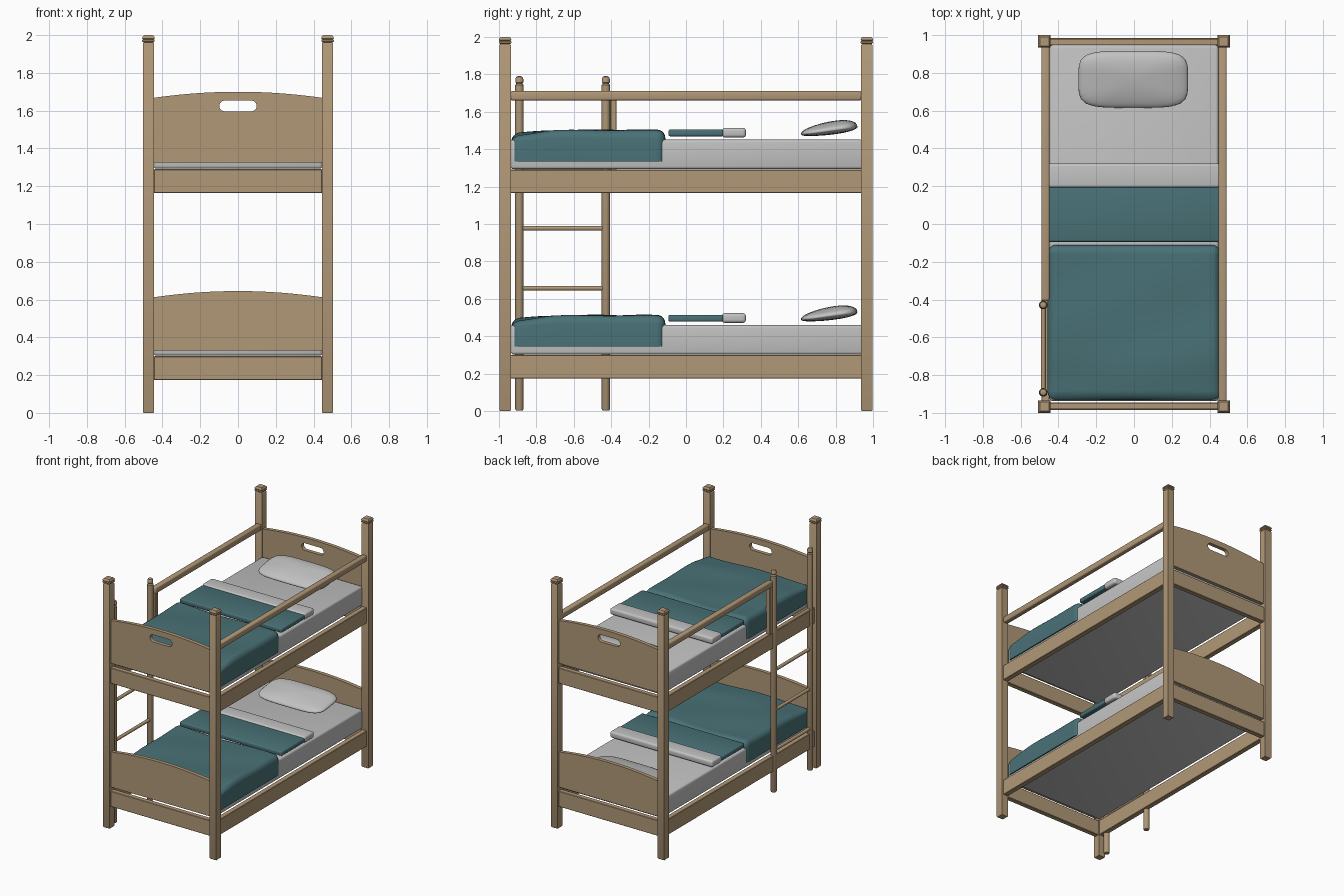
import bpy, bmesh, math
from mathutils import Matrix, Vector

if "Cube" in bpy.data.objects:
    bpy.data.objects.remove(bpy.data.objects["Cube"])


def material(name, rgb):
    m = bpy.data.materials.new(name)
    m.diffuse_color = (*rgb, 1)
    m.use_nodes = True
    m.node_tree.nodes["Principled BSDF"].inputs["Base Color"].default_value = m.diffuse_color
    return m


WOOD = material("light wood", (0.44, 0.315, 0.185))
TEAL = material("teal cloth", (0.066, 0.165, 0.182))
LINEN = material("pale linen", (0.54, 0.54, 0.54))


def add(name, bm, mat, angle=35):
    bmesh.ops.recalc_face_normals(bm, faces=bm.faces[:])
    me = bpy.data.meshes.new(name)
    bm.to_mesh(me)
    bm.free()
    me.materials.append(mat)
    ob = bpy.data.objects.new(name, me)
    bpy.context.collection.objects.link(ob)
    bpy.ops.object.select_all(action='DESELECT')
    ob.select_set(True)
    bpy.context.view_layer.objects.active = ob
    bpy.ops.object.shade_smooth_by_angle(angle=math.radians(angle))
    return ob


def box_bm(lo, hi, bevel=0.0, seg=1, edge_rule=None):
    lo, hi = Vector(lo), Vector(hi)
    size = hi - lo
    bm = bmesh.new()
    bmesh.ops.create_cube(bm, size=1, matrix=Matrix.Translation((lo + hi) / 2)
                          @ Matrix.Diagonal((*size, 1)))
    if bevel:
        edges = [e for e in bm.edges if edge_rule is None or edge_rule(e)]
        bmesh.ops.bevel(bm, geom=edges, offset=bevel, segments=seg,
                        profile=0.5, affect='EDGES')
    return bm


def box(name, lo, hi, mat, bevel=0.0, seg=1):
    return add(name, box_bm(lo, hi, bevel, seg), mat)


def turned(name, x, y, profile, sides, mat):
    """Stack of regular rings (half width, z); four sides gives a square post."""
    bm = bmesh.new()
    k = 1 / math.cos(math.pi / sides)
    rings = []
    for r, z in profile:
        rings.append([bm.verts.new((
            x + r * k * math.cos(2 * math.pi * (i + 0.5) / sides),
            y + r * k * math.sin(2 * math.pi * (i + 0.5) / sides), z))
            for i in range(sides)])
    for a, b in zip(rings, rings[1:]):
        for i in range(sides):
            j = (i + 1) % sides
            bm.faces.new((a[i], a[j], b[j], b[i]))
    bm.faces.new(rings[0])
    bm.faces.new(rings[-1])
    return add(name, bm, mat)


def end_board(name, y, bottom, side, mid, hole=None):
    """Arched panel, with an optional rounded hand slot."""
    cu = bpy.data.curves.new(name, 'CURVE')
    cu.dimensions, cu.fill_mode, cu.extrude = '2D', 'BOTH', 0.015
    w = 0.446
    loops = [[(-w, bottom), (w, bottom)] +
             [(w * t, mid - (mid - side) * t * t)
              for t in (1 - i / 10 for i in range(21))]]
    if hole:
        slot = []
        for cx, start in ((0.07, -90), (-0.07, 90)):
            for i in range(9):
                a = math.radians(start + i * 22.5)
                slot.append((cx + 0.029 * math.cos(a), hole + 0.029 * math.sin(a)))
        loops.append(slot)
    for pts in loops:
        s = cu.splines.new('POLY')
        s.points.add(len(pts) - 1)
        for p, (px, pz) in zip(s.points, pts):
            p.co = (px, pz, 0, 1)
        s.use_cyclic_u = True
    tmp = bpy.data.objects.new(name + "_outline", cu)
    bpy.context.collection.objects.link(tmp)
    bpy.context.view_layer.update()
    dg = bpy.context.evaluated_depsgraph_get()
    me = bpy.data.meshes.new_from_object(tmp.evaluated_get(dg))
    bm = bmesh.new()
    bm.from_mesh(me)
    bpy.data.objects.remove(tmp)
    bmesh.ops.remove_doubles(bm, verts=bm.verts[:], dist=1e-5)
    bm.transform(Matrix.Translation((0, y, 0)) @ Matrix.Rotation(math.pi / 2, 4, 'X'))
    add(name, bm, WOOD)


def blanket(name, z):
    """Draped cover: rounded box with a gently rumpled top."""
    bm = box_bm((-0.457, -0.932, z + 0.045), (0.457, -0.11, z + 0.208), 0.045, 5,
                lambda e: max(v.co.z for v in e.verts) > z + 0.1)
    for axis, lo, hi in ((0, -0.41, 0.41), (1, -0.88, -0.16)):
        for i in range(17):
            p, n = Vector(), Vector()
            p[axis], n[axis] = lo + (hi - lo) * i / 16, 1
            bmesh.ops.bisect_plane(bm, geom=bm.verts[:] + bm.edges[:] + bm.faces[:],
                                   plane_co=p, plane_no=n)
    for v in bm.verts:
        if v.co.z > z + 0.14:
            f = min(1, (v.co.z - z - 0.14) / 0.06)
            x, y = v.co.x, v.co.y
            v.co.z += f * (0.005 * math.sin(9 * x + 5 * y) + 0.003 * math.sin(13 * y - 6 * x)
                           - 0.02 * max(0, (-y - 0.72) / 0.2))
    add(name, bm, TEAL, 60)


def pillow(name, z):
    bm = bmesh.new()
    bmesh.ops.create_uvsphere(bm, u_segments=40, v_segments=20, radius=1)
    for v in bm.verts:
        x, y, h = v.co
        r = math.hypot(x, y)
        if r > 1e-6:
            # push the round outline towards a rounded rectangle
            c, s = abs(x) / r, abs(y) / r
            k = (c ** 4.5 + s ** 4.5) ** (-1 / 4.5)
            x, y = x * k, y * k
        h = math.copysign(abs(h) ** 0.85, h)
        v.co = (x * 0.29, y * 0.152, h * (0.046 if h > 0 else 0.024) * (1 + 0.2 * y))
    bm.transform(Matrix.Translation((-0.004, 0.765, z + 0.21))
                 @ Matrix.Rotation(math.radians(8), 4, 'X'))
    add(name, bm, LINEN, 80)


# corner posts with grooved caps
POST = [(0.027, 0), (0.03, 0.006), (0.03, 1.955), (0.026, 1.961), (0.033, 1.967),
        (0.033, 1.974), (0.029, 1.978), (0.033, 1.983), (0.032, 1.99), (0.024, 2.0)]
for sx, side in ((-1, "left"), (1, "right")):
    for sy, end in ((-1, "front"), (1, "back")):
        turned(f"{end}_{side}_post", sx * 0.474, sy * 0.966, POST, 4, WOOD)

# two bunks
for level, z in (("lower", 0.30), ("upper", 1.29)):
    for sx, side in ((-1, "left"), (1, "right")):
        box(f"{level}_{side}_rail", (sx * 0.468 - 0.021, -0.938, z - 0.125),
            (sx * 0.468 + 0.021, 0.938, z), WOOD, 0.003)
    for sy, end in ((-1, "front"), (1, "back")):
        box(f"{level}_{end}_rail", (-0.446, sy * 0.963 - 0.02, z - 0.125),
            (0.446, sy * 0.963 + 0.02, z), WOOD, 0.003)
        if level == "lower":
            end_board(f"lower_{end}_board", sy * 0.963, 0.33, 0.612, 0.645)
        else:
            end_board(f"upper_{end}_board", sy * 0.963, 1.325, 1.668, 1.70, 1.625)
    # bedding
    box(f"{level}_mattress", (-0.447, -0.936, z + 0.003), (0.447, 0.946, z + 0.16),
        LINEN, 0.015, 3)
    blanket(f"{level}_blanket", z)
    box(f"{level}_folded_blanket", (-0.455, -0.094, z + 0.178), (0.455, 0.20, z + 0.215),
        TEAL, 0.01, 3)
    box(f"{level}_sheet_fold", (-0.456, 0.192, z + 0.172), (0.456, 0.32, z + 0.224),
        LINEN, 0.016, 4)
    pillow(f"{level}_pillow", z)

# guard rails, the left one stopping at the ladder
box("right_guard_rail", (0.447, -0.938, 1.66), (0.49, 0.938, 1.71), WOOD, 0.01, 3)
box("left_guard_rail", (-0.49, -0.405, 1.66), (-0.447, 0.938, 1.71), WOOD, 0.01, 3)
box("guard_rail_support", (-0.487, -0.405, 1.28), (-0.45, -0.37, 1.665), WOOD, 0.004)

# ladder
POLE = [(0.019, 0.005), (0.0225, 0.012), (0.0225, 1.742), (0.016, 1.75), (0.021, 1.757),
        (0.021, 1.775), (0.016, 1.786), (0.008, 1.79)]
for y, end in ((-0.89, "front"), (-0.428, "back")):
    turned(f"ladder_{end}_pole", -0.48, y, POLE, 16, WOOD)
for i in range(4):
    bm = bmesh.new()
    bmesh.ops.create_cone(bm, cap_ends=True, segments=12, radius1=0.013, radius2=0.013,
                          depth=0.45, matrix=Matrix.Translation((-0.48, -0.659, 0.337 + 0.32 * i))
                          @ Matrix.Rotation(math.pi / 2, 4, 'X'))
    add(f"ladder_rung_{i + 1}", bm, WOOD)
